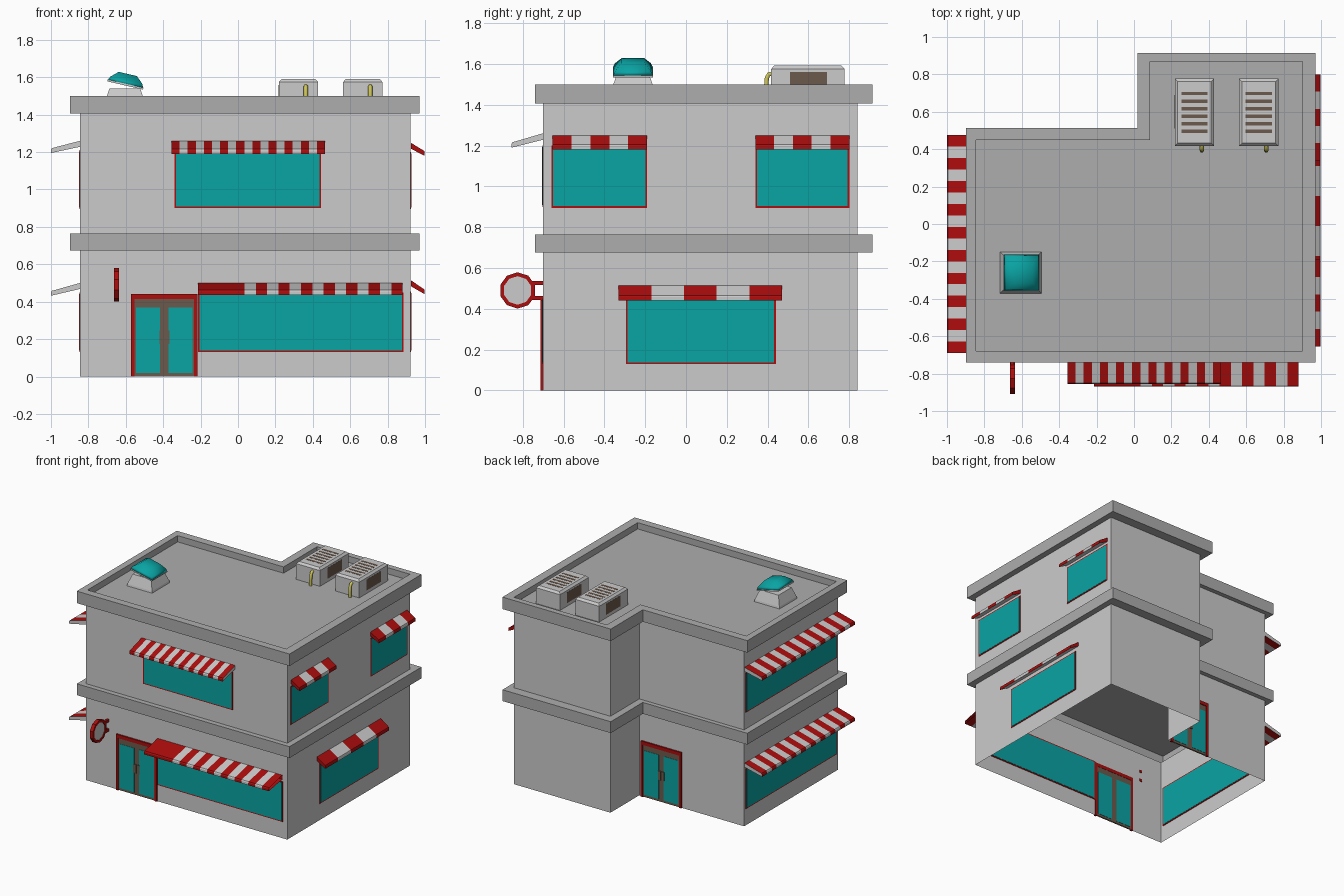
import bpy, bmesh, math
from mathutils import Matrix, Vector

if "Cube" in bpy.data.objects:
    bpy.data.objects.remove(bpy.data.objects["Cube"])


def material(name, rgb):
    m = bpy.data.materials.new(name)
    m.diffuse_color = (*rgb, 1)
    m.use_nodes = True
    m.node_tree.nodes["Principled BSDF"].inputs["Base Color"].default_value = m.diffuse_color
    return m


RED = material("red", (0.42, 0.004, 0.004))
TEAL = material("teal_glass", (0.003, 0.37, 0.37))
BROWN = material("brown", (0.15, 0.1, 0.072))
YELLOW = material("yellow", (0.6, 0.55, 0.1))
DARK = material("trim_grey", (0.42, 0.42, 0.42))
PALE = material("pale_grey", (0.6, 0.6, 0.6))

# wall-local (along, outward, up) to world for each facade
SIDES = {
    "front": lambda u, o, z: (u, -0.70 - o, z),
    "right": lambda u, o, z: (0.923 + o, u, z),
    "left": lambda u, o, z: (-0.845 - o, u, z),
    "back": lambda u, o, z: (u, 0.478 + o, z),
    "world": lambda x, y, z: (x, y, z),
}


def finish(name, bm, mats=()):
    bmesh.ops.recalc_face_normals(bm, faces=bm.faces)
    me = bpy.data.meshes.new(name)
    bm.to_mesh(me)
    bm.free()
    for m in mats:
        me.materials.append(m)
    ob = bpy.data.objects.new(name, me)
    bpy.context.collection.objects.link(ob)
    return ob


def loft(bm, rings, bottom=True, top=True, mat=0):
    vs = [[bm.verts.new(p) for p in r] for r in rings]
    n = len(vs[0])
    faces = []
    for a, b in zip(vs, vs[1:]):
        for i in range(n):
            j = (i + 1) % n
            faces.append(bm.faces.new((a[i], a[j], b[j], b[i])))
    if bottom:
        faces.append(bm.faces.new(vs[0][::-1]))
    if top:
        faces.append(bm.faces.new(vs[-1]))
    for f in faces:
        f.material_index = mat
    return faces


def box(bm, side, u0, u1, o0, o1, z0, z1, mat=0):
    f = SIDES[side]
    loft(bm, [[f(u0, o0, z), f(u1, o0, z), f(u1, o1, z), f(u0, o1, z)] for z in (z0, z1)], mat=mat)


def rect(cx, cy, hx, hy, z):
    return [(cx - hx, cy - hy, z), (cx + hx, cy - hy, z), (cx + hx, cy + hy, z), (cx - hx, cy + hy, z)]


def ell(x0, x1, y0, y1, xs, ys, z):
    return [(x0, y0, z), (x1, y0, z), (x1, y1, z), (xs, y1, z), (xs, ys, z), (x0, ys, z)]


def outer(z):
    return ell(-0.897, 0.97, -0.74, 0.915, 0.02, 0.513, z)


def inner(z):
    return ell(-0.845, 0.90, -0.68, 0.87, 0.085, 0.45, z)


def wall(z):
    return ell(-0.845, 0.923, -0.70, 0.84, 0.075, 0.478, z)


# L-shaped storeys, open at the base, each under a projecting band
for name, z0, z1 in (("lower_walls", 0, 0.675), ("upper_walls", 0.765, 1.405)):
    bm = bmesh.new()
    loft(bm, [wall(z0), wall(z1)], False, False)
    finish(name, bm, [PALE])
bm = bmesh.new()
loft(bm, [wall(0.675), outer(0.675), outer(0.765)], False)
finish("floor_band", bm, [DARK])
bm = bmesh.new()
loft(bm, [wall(1.405), outer(1.405), outer(1.5), inner(1.5), inner(1.45)], False)
finish("roof_parapet", bm, [DARK])


# windows: red frame with glass panel through the wall
def window(name, side, u0, u1, z0, z1):
    bm = bmesh.new()
    t = 0.008
    box(bm, side, u0, u1, -0.004, 0.003, z0, z1, 0)
    box(bm, side, u0 + t, u1 - t, -0.006, 0.005, z0 + t, z1 - t, 1)
    finish(name, bm, [RED, TEAL])


# awnings: striped wedges, ends red (0) or pale (1), or left open (None)
def awning(name, side, u0, u1, z, depth, count, height=0.07, solid=0.0, end_mat=1):
    bm = bmesh.new()
    f = SIDES[side]
    prof = [(0.001, height), (depth * 0.97, 0.026), (depth, 0.018), (depth, 0), (0.001, height - 0.032)]
    step = (u1 - u0 - solid) / count
    cuts = [u0] + [u0 + solid + i * step for i in range(0 if solid else 1, count + 1)]
    last = len(cuts) - 2
    ends = end_mat is not None
    for i, (a, b) in enumerate(zip(cuts, cuts[1:])):
        faces = loft(bm, [[f(u, o, z + h) for o, h in prof] for u in (a, b)],
                     ends and i == 0, ends and i == last, i % 2)
        for cap in faces[5:]:
            cap.material_index = end_mat
        if side == "right":
            faces[3].material_index = 1
    bmesh.ops.remove_doubles(bm, verts=bm.verts, dist=1e-5)
    finish(name, bm, [RED, PALE])


window("front_upper_window", "front", -0.34, 0.445, 0.90, 1.20)
window("front_lower_window", "front", -0.215, 0.885, 0.13, 0.45)
window("right_lower_window", "right", -0.295, 0.44, 0.13, 0.455)
window("right_upper_window_a", "right", -0.66, -0.19, 0.895, 1.20)
window("right_upper_window_b", "right", 0.34, 0.80, 0.895, 1.20)
window("left_upper_window", "left", -0.68, 0.46, 0.895, 1.21)
window("left_lower_window", "left", -0.68, 0.46, 0.13, 0.45)

awning("front_upper_awning", "front", -0.355, 0.465, 1.19, 0.155, 19)
awning("front_lower_awning", "front", -0.215, 0.88, 0.437, 0.17, 14, 0.063, 0.25, None)
awning("right_lower_awning", "right", -0.33, 0.47, 0.44, 0.075, 5, 0.075, end_mat=0)
awning("right_upper_awning_a", "right", -0.655, -0.19, 1.18, 0.075, 5, end_mat=0)
awning("right_upper_awning_b", "right", 0.34, 0.80, 1.18, 0.075, 5, end_mat=0)
awning("left_upper_awning", "left", -0.69, 0.475, 1.195, 0.155, 19, 0.065)
awning("left_lower_awning", "left", -0.69, 0.475, 0.432, 0.155, 19, 0.068)


# double doors with red surround, brown leaves, glass and handles
def door(name, side, u0, u1):
    bm = bmesh.new()
    c = (u0 + u1) / 2
    box(bm, side, u0, u0 + 0.018, -0.006, 0.012, 0, 0.44)
    box(bm, side, u1 - 0.018, u1, -0.006, 0.012, 0, 0.44)
    box(bm, side, u0, u1, -0.007, 0.013, 0.415, 0.442)
    box(bm, side, u0 + 0.01, u1 - 0.01, -0.005, 0.006, 0.002, 0.43, 1)
    for s in (-1, 1):
        a, b = sorted((c + s * 0.022, c + s * 0.152))
        box(bm, side, a, b, -0.007, 0.008, 0.02, 0.37, 2)
        a, b = sorted((c + s * 0.002, c + s * 0.027))
        box(bm, side, a, b, 0, 0.012, 0.175, 0.245, 1)
    finish(name, bm, [RED, BROWN, TEAL])


door("front_door", "front", -0.572, -0.216)
door("back_door", "back", -0.30, 0.055)

# round hanging sign: ten-sided red rim, grey disc, two brackets
bm = bmesh.new()


def disc(x, r):
    return [(x, -0.825 + r * math.cos(math.tau * (i + 0.5) / 10), 0.49 + r * math.sin(math.tau * (i + 0.5) / 10))
            for i in range(10)]


loft(bm, [disc(-0.659, 0.07), disc(-0.664, 0.07), disc(-0.664, 0.089),
          disc(-0.636, 0.089), disc(-0.636, 0.07), disc(-0.641, 0.07)], False, False)
loft(bm, [disc(-0.659, 0.07), disc(-0.641, 0.07)], mat=1)
for z in (0.453, 0.527):
    box(bm, "world", -0.659, -0.641, -0.755, -0.695, z - 0.01, z + 0.01)
finish("hanging_sign", bm, [RED, PALE])

# skylight: tapered curb with a tilted open glass lid
bm = bmesh.new()
sx, sy = -0.605, -0.26
loft(bm, [rect(sx, sy, 0.112, 0.112, 1.445), rect(sx, sy, 0.108, 0.108, 1.465),
          rect(sx, sy, 0.082, 0.082, 1.54)])
finish("skylight_curb", bm, [PALE])
bm = bmesh.new()
loft(bm, [rect(0, 0, 0.098, 0.098, -0.006), rect(0, 0, 0.098, 0.098, 0.004)], mat=1)
glass = loft(bm, [rect(0, 0, 0.096, 0.096, 0.004), rect(0, 0, 0.088, 0.088, 0.022), rect(0, 0, 0.05, 0.055, 0.057)])
for fc in glass:
    fc.smooth = True
tilt = Matrix.Translation(Vector((-0.602, sy, 1.562))) @ Matrix.Rotation(math.radians(13), 4, "Y")
bmesh.ops.transform(bm, matrix=tilt, verts=bm.verts)
finish("skylight_lid", bm, [TEAL, PALE])

# rooftop air units with louvres, side vents and a yellow pipe
for i, x in enumerate((0.323, 0.667)):
    bm = bmesh.new()
    loft(bm, [rect(x, 0.597, 0.105, 0.18, 1.445), rect(x, 0.597, 0.105, 0.18, 1.575),
              rect(x, 0.597, 0.09, 0.165, 1.591)])
    for k in range(6):
        y = 0.495 + k * 0.0405
        box(bm, "world", x - 0.07, x + 0.07, y - 0.009, y + 0.009, 1.585, 1.592, 1)
    box(bm, "world", x - 0.106, x + 0.106, 0.51, 0.69, 1.475, 1.56, 1)
    finish(f"air_unit_{i + 1}", bm, [PALE, BROWN])

    cu = bpy.data.curves.new(f"air_unit_pipe_{i + 1}", "CURVE")
    cu.dimensions = "3D"
    cu.bevel_depth = 0.012
    cu.bevel_resolution = 1
    cu.use_fill_caps = True
    sp = cu.splines.new("POLY")
    path = [(0.425, 1.553), (0.405, 1.549), (0.396, 1.53), (0.393, 1.49), (0.393, 1.45)]
    sp.points.add(len(path) - 1)
    for p, (y, z) in zip(sp.points, path):
        p.co = (x + 0.04, y, z, 1)
    cu.materials.append(YELLOW)
    bpy.context.collection.objects.link(bpy.data.objects.new(cu.name, cu))
